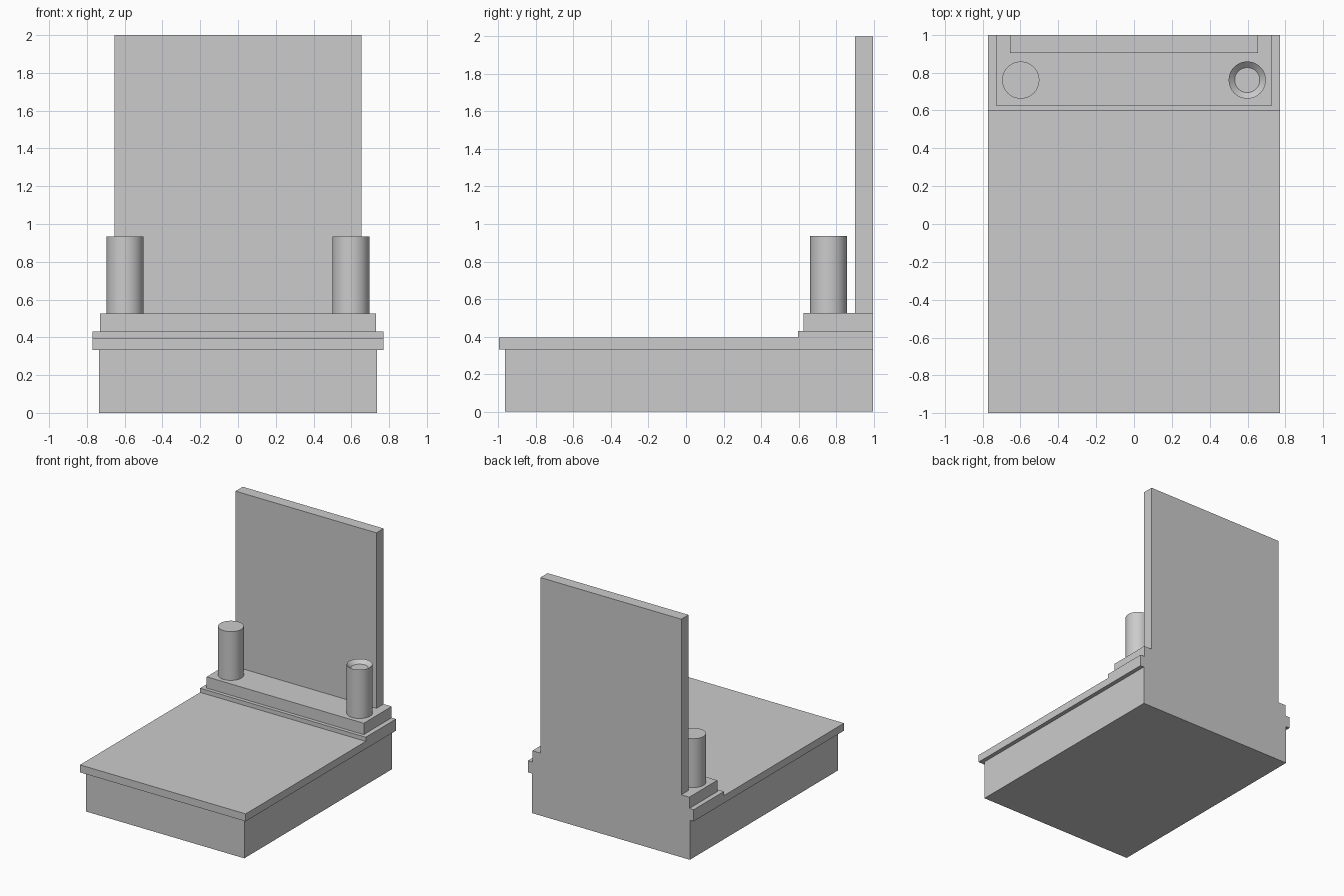
import bpy, bmesh

if "Cube" in bpy.data.objects:
    bpy.data.objects.remove(bpy.data.objects["Cube"])

BACK = 0.998  # all parts sit flush with the back


def finish(name, bm):
    mesh = bpy.data.meshes.new(name)
    bm.normal_update()
    bm.to_mesh(mesh)
    bm.free()
    obj = bpy.data.objects.new(name, mesh)
    bpy.context.collection.objects.link(obj)
    return obj


def block(name, half_width, front, bottom, top):
    bm = bmesh.new()
    bmesh.ops.create_cube(bm, size=1)
    for v in bm.verts:
        v.co.x *= 2 * half_width
        v.co.y = front if v.co.y < 0 else BACK
        v.co.z = bottom if v.co.z < 0 else top
    return finish(name, bm)


def post(name, x, recess=None):
    bm = bmesh.new()
    bmesh.ops.create_cone(bm, cap_ends=True, segments=64,
                          radius1=0.098, radius2=0.098, depth=0.41)
    if recess:
        # Inset the top cap and sink it to form the cup
        radius, depth = recess
        bm.normal_update()
        cap = max(bm.faces, key=lambda f: f.calc_center_median().z)
        bmesh.ops.inset_region(bm, faces=[cap], thickness=0.098 - radius)
        for v in cap.verts:
            v.co.z -= depth
    obj = finish(name, bm)
    obj.location = (x, 0.76, 0.525 + 0.205)
    # Smooth sides, flat caps
    bpy.ops.object.select_all(action='DESELECT')
    obj.select_set(True)
    bpy.context.view_layer.objects.active = obj
    bpy.ops.object.shade_smooth_by_angle()
    return obj


# Base with overhanging top slab
block("base", 0.735, -0.966, 0, 0.332)
block("top_slab", 0.77, -BACK, 0.332, 0.395)

# Two steps at the back
block("lower_step", 0.77, 0.597, 0.395, 0.43)
block("upper_step", 0.73, 0.627, 0.43, 0.525)

# Upright back panel
block("back_panel", 0.655, 0.902, 0.525, 2.0)

# Solid post on the left, cupped post on the right
post("solid_post", -0.598)
post("cupped_post", 0.598, recess=(0.066, 0.03))
